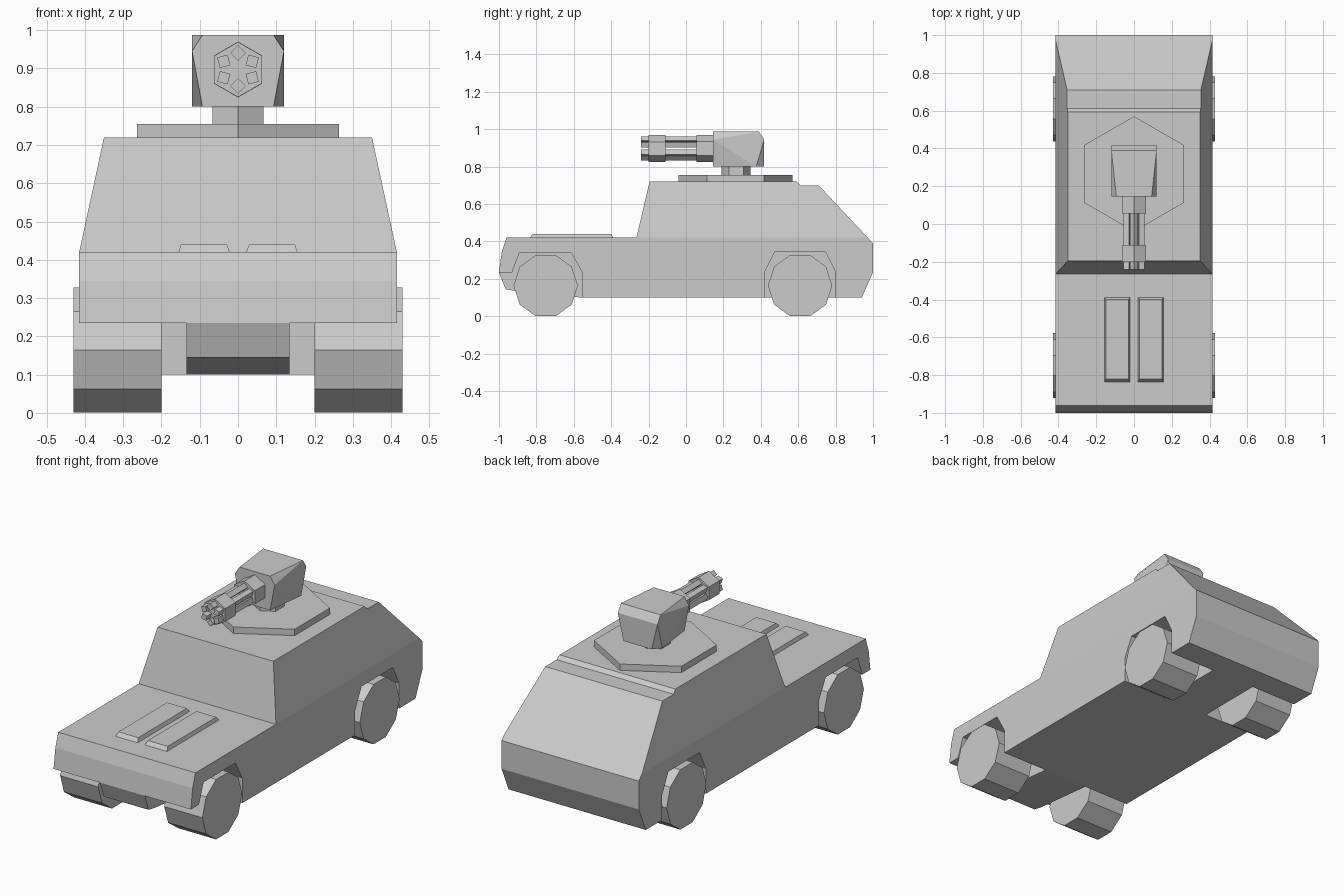
import bpy, bmesh
from math import sin, cos, radians

if "Cube" in bpy.data.objects:
    bpy.data.objects.remove(bpy.data.objects["Cube"])

HALF_W, ROOF_W, BELT, ROOF = 0.415, 0.35, 0.42, 0.72


def finish(name, bm):
    bmesh.ops.recalc_face_normals(bm, faces=bm.faces)
    mesh = bpy.data.meshes.new(name)
    bm.to_mesh(mesh)
    bm.free()
    ob = bpy.data.objects.new(name, mesh)
    bpy.context.collection.objects.link(ob)
    return ob


def add_prism(bm, pts, axis, a, b):
    """Extrude a 2D outline along an axis from a to b."""
    place = {'x': lambda p, t: (t, p[0], p[1]),
             'y': lambda p, t: (p[0], t, p[1]),
             'z': lambda p, t: (p[0], p[1], t)}[axis]
    ends = [[bm.verts.new(place(p, t)) for p in pts] for t in (a, b)]
    for loop in ends:
        bm.faces.new(loop)
    n = len(pts)
    for i in range(n):
        j = (i + 1) % n
        bm.faces.new((ends[0][i], ends[0][j], ends[1][j], ends[1][i]))
    return ends


def prism(name, pts, axis, a, b):
    bm = bmesh.new()
    add_prism(bm, pts, axis, a, b)
    return finish(name, bm)


def ngon(n, r, cx, cy, start=90):
    return [(cx + r * cos(radians(start + 360 * i / n)),
             cy + r * sin(radians(start + 360 * i / n))) for i in range(n)]


# Body: lower hull and tapered cabin welded along the belt line
hull = [(-1, .235), (-.985, .345), (-.96, BELT), (-.265, BELT), (.972, BELT),
        (1, .39), (1, .235), (.94, .10), (-.555, .10), (-.91, .135), (-.965, .145)]
cabin = [(-.265, BELT), (-.195, ROOF), (.592, ROOF), (.612, .70), (.71, .70), (.972, BELT)]
bm = bmesh.new()
add_prism(bm, hull, 'x', -HALF_W, HALF_W)
for loop in add_prism(bm, cabin, 'x', -HALF_W, HALF_W):
    for v in loop:
        t = (v.co.z - BELT) / (ROOF - BELT)
        v.co.x *= 1 + t * (ROOF_W / HALF_W - 1)
inner = [f for f in bm.faces if all(abs(v.co.z - BELT) < 1e-4 and v.co.y > -.3 for v in f.verts)]
bmesh.ops.delete(bm, geom=inner, context='FACES_ONLY')
bmesh.ops.remove_doubles(bm, verts=bm.verts, dist=1e-4)
body = finish("body", bm)

# Wheel wells cut out of the body
front_well = [(-1.1, -.05), (-1.1, .235), (-.93, .235), (-.89, .342),
              (-.615, .342), (-.555, .235), (-.555, -.05)]
rear_well = [(.42, -.05), (.42, .235), (.475, .345), (.745, .345), (.80, .235), (.80, -.05)]
for side in (-1, 1):
    for label, well in (("front", front_well), ("rear", rear_well)):
        cutter = prism(label + "_well_cutter", well, 'x', side * .135, side * .5)
        cutter.hide_render = True
        cutter.hide_set(True)
        mod = body.modifiers.new("well", 'BOOLEAN')
        mod.operation, mod.solver, mod.object = 'DIFFERENCE', 'EXACT', cutter

# Apply the cuts and remove the cutters
bpy.context.view_layer.update()
cut = bpy.data.meshes.new_from_object(body.evaluated_get(bpy.context.evaluated_depsgraph_get()))
body.modifiers.clear()
body.data = cut
for ob in [o for o in bpy.data.objects if "cutter" in o.name]:
    bpy.data.objects.remove(ob)

# Wheels and raised bonnet panels
for side, s in (("left", -1), ("right", 1)):
    for label, y in (("front", -.75), ("rear", .61)):
        prism(f"{label}_{side}_wheel", ngon(10, .172, y, .164, 0), 'x', s * .20, s * .43)
    bm = bmesh.new()
    base = [(s * .02, -.84), (s * .157, -.84), (s * .157, -.385), (s * .02, -.385)]
    top = add_prism(bm, base, 'z', .415, .44)[1]
    for v, (x, y) in zip(top, [(.029, -.82), (.149, -.82), (.149, -.40), (.029, -.40)]):
        v.co.x, v.co.y = s * x, y
    finish(f"{side}_bonnet_panel", bm)

# Turret ring and neck
prism("turret_ring", ngon(6, .305, 0, .265), 'z', ROOF, .755)
prism("turret_neck", ngon(6, .077, 0, .268), 'z', .755, .80)

# Turret head: faceted block
bm = bmesh.new()
for x, y, z in ((.093, .145, .80), (.12, .145, .945), (.093, .145, .987),
                (.12, .375, .80), (.12, .39, .987), (.12, .418, .945), (.085, .418, .80)):
    for s in (-1, 1):
        bm.verts.new((s * x, y, z))
bmesh.ops.convex_hull(bm, input=bm.verts)
bmesh.ops.dissolve_limit(bm, angle_limit=radians(1), verts=bm.verts, edges=bm.edges)
finish("turret_head", bm)

# Rotary gun: housing, front clamp and six square barrels
GUN_Z = .897
prism("gun_housing", ngon(6, .073, 0, GUN_Z), 'y', .055, .145)
prism("gun_clamp", ngon(6, .072, 0, GUN_Z), 'y', -.20, -.11)
for i, (x, z) in enumerate(ngon(6, .043, 0, GUN_Z)):
    prism(f"gun_barrel_{i + 1}", ngon(4, .02, x, z, 90 + 60 * i), 'y', -.24, .06)
